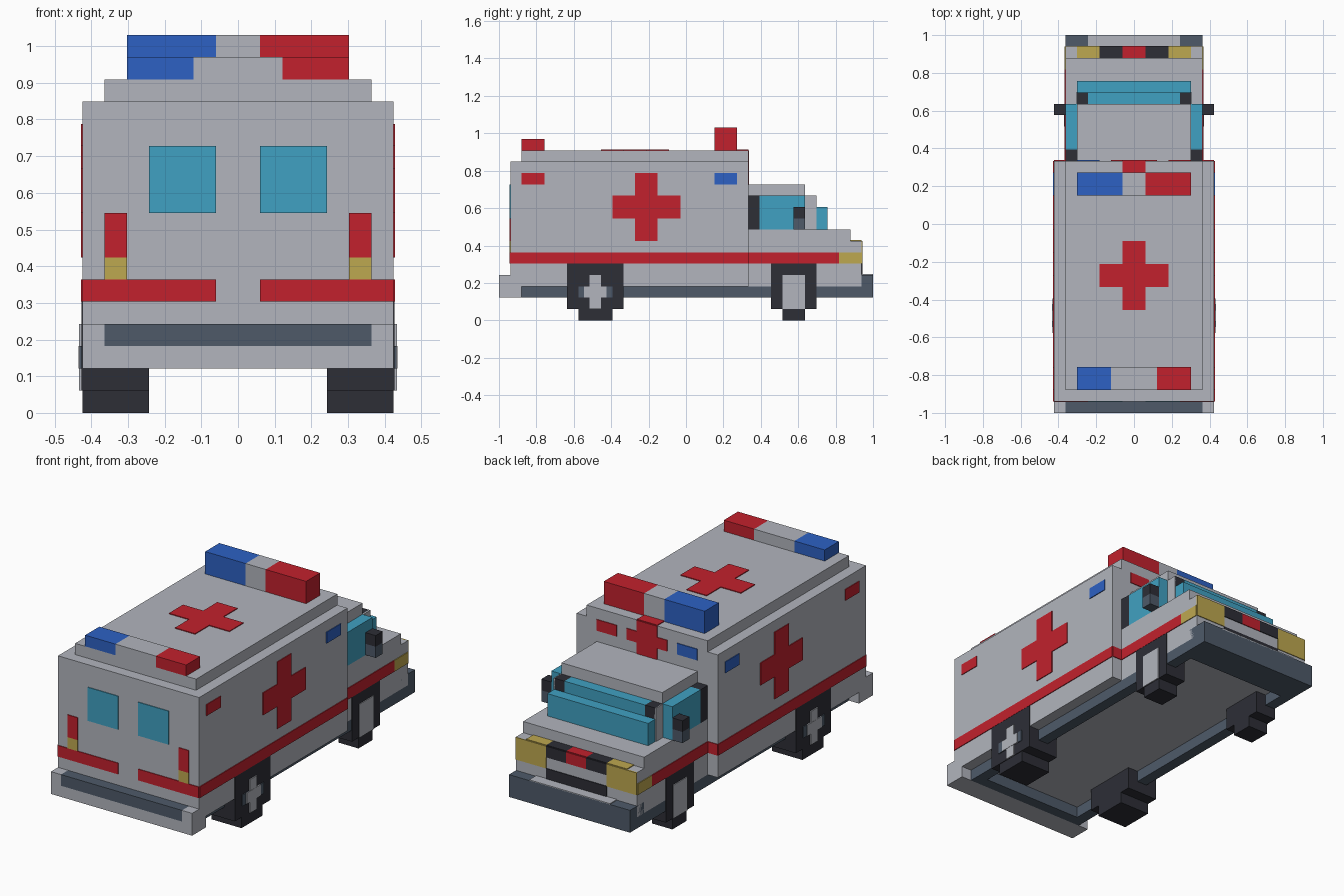
import bpy
import bmesh
from mathutils import Vector

cube = bpy.data.objects.get("Cube")
if cube:
    bpy.data.objects.remove(cube, do_unlink=True)

LENGTH = 33            # blocks along the vehicle
UNIT = 2 / LENGTH      # size of one block
SKIN = 0.07            # half thickness of painted plates, in blocks


def linear(c):
    c /= 255
    return c / 12.92 if c <= 0.04045 else ((c + 0.055) / 1.055) ** 2.4


def material(name, r, g, b):
    mat = bpy.data.materials.new(name)
    mat.use_nodes = True
    colour = (linear(r), linear(g), linear(b), 1)
    mat.diffuse_color = colour
    mat.node_tree.nodes["Principled BSDF"].inputs["Base Color"].default_value = colour
    return mat


grey = material("light_grey", 178, 181, 189)
slate = material("slate", 78, 90, 105)
black = material("near_black", 45, 46, 54)
red = material("signal_red", 194, 33, 45)
blue = material("signal_blue", 45, 97, 196)
glass = material("cyan_glass", 64, 161, 194)
gold = material("lamp_gold", 190, 168, 80)


def part(name, mat, *boxes, mirror=False):
    """Boxes as (x, y, z) ranges in blocks; a single number makes a thin plate."""
    bm = bmesh.new()
    for ranges in boxes:
        spans = [r if isinstance(r, tuple) else (r - SKIN, r + SKIN) for r in ranges]
        for side in ((1, -1) if mirror else (1,)):
            made = bmesh.ops.create_cube(bm, size=1)["verts"]
            for v in made:
                p = [lo + (c + 0.5) * (hi - lo) for c, (lo, hi) in zip(v.co, spans)]
                v.co = Vector((p[0] * side, p[1] - LENGTH / 2, p[2])) * UNIT
    bmesh.ops.recalc_face_normals(bm, faces=bm.faces)
    mesh = bpy.data.meshes.new(name)
    bm.to_mesh(mesh)
    bm.free()
    mesh.materials.append(mat)
    obj = bpy.data.objects.new(name, mesh)
    bpy.context.collection.objects.link(obj)
    return obj


def mid(half):
    return (-half, half)


# Main bodywork
part("rear_box", grey, (mid(7), (1, 22), (3, 14)))
part("box_roof", grey, (mid(6), (2, 22), (14, 15)))
part("cab_body", grey, (mid(6), (22, 31), (3, 8)), (mid(6), (31, 32), (3, 7)))
part("cab_roof", grey, (mid(5), (22, 27), (11, 12)))

# Cab glass and pillars
part("side_windows", glass, (mid(6), (23, 27), (8, 11)))
part("rear_pillars", black, (mid(6), (22, 23), (8, 11)))
part("windscreen", glass, (mid(5), (28, 29), (8, 10)), (mid(5), (27, 28), (8, 10)),
     (mid(4), (27, 28), (10, 11)))
part("windscreen_corners", black, ((4, 5), (27, 28), (10, 11)), mirror=True)
part("front_pillars", grey, (5, (27, 28), (8, 11)), mirror=True)
part("mirrors", black, ((6, 7), (26, 27), (9, 10)), mirror=True)
part("mirror_feet", slate, ((6, 7), (26, 27), (8, 9)), mirror=True)

# Underframe ring and bumpers
part("frame_rails", slate, ((5, 6), (2, 31), (2, 3)), mirror=True)
part("frame_ends", slate, (mid(5), (2, 3), (2, 3)), (mid(5), (30, 31), (2, 3)))
part("rear_bumper", grey, (mid(7), (0, 2), (2, 3)))
part("rear_bumper_ends", grey, ((6, 7), (0, 1), (3, 4)), mirror=True)
part("rear_step", slate, (mid(6), (0, 1), (3, 4)))
part("front_bumper", slate, (mid(6), (31, 33), (2, 4)))
part("front_bumper_tread", grey, (mid(4), (32, 33), 4))

# Wheels: wide block with a narrower tread below, hub on the outside
part("rear_wheels", black, ((4, 7.05), (6, 11), (1, 5)),
     ((4, 7), (7, 10), (0, 1)), mirror=True)
part("front_wheels", black, ((4, 6.05), (24, 28), (1, 5)),
     ((4, 6), (25, 27), (0, 1)), mirror=True)
part("rear_hub_arms", slate, (7.05, (7, 10), (2, 3)), mirror=True)
part("rear_hubs", grey, (7.08, (8, 9), (1, 4)), (7.1, (7.5, 9.5), (2, 3)), mirror=True)
part("front_hubs", grey, (6.05, (25, 27), (1, 4)), mirror=True)

# Light bars on the roof
for name, y, top, gap in (("rear", (2, 4), 16, 2), ("front", (19, 21), 17, 1)):
    z = (15, top)
    part(name + "_bar_centre", grey, (mid(gap), y, z))
    part(name + "_bar_red", red, ((gap, 5), y, z))
    part(name + "_bar_blue", blue, ((-5, -gap), y, z))

# Crosses on sides, roof and the wall above the cab
part("side_crosses", red, (7, (12, 14), (7, 13)), (7, (10, 12), (9, 11)),
     (7, (14, 16), (9, 11)), mirror=True)
part("roof_cross", red, (mid(1), (9, 15), 15), ((1, 3), (11, 13), 15),
     ((-3, -1), (11, 13), 15))
part("front_cross", red, (mid(1), 22, (12, 15)), ((1, 2), 22, (13, 14)),
     ((-2, -1), 22, (13, 14)), (mid(1), (21, 22), 15))

# Marker lamps
part("side_markers_red", red, (7, (2, 4), (12, 13)), mirror=True)
part("side_markers_blue", blue, (7, (19, 21), (12, 13)), mirror=True)
part("front_marker_red", red, ((3, 5), 22, (13, 14)))
part("front_marker_blue", blue, ((-5, -3), 22, (13, 14)))

# Waist stripe
part("box_stripe", red, (7, (1, 22), (5, 6)), ((1, 7), 1, (5, 6)), mirror=True)
part("box_stripe_return", red, ((6, 7), 22, (5, 6)), mirror=True)
part("cab_stripe", red, (6, (22, 30), (5, 6)), mirror=True)

# Rear doors
part("rear_windows", glass, ((1, 4), 1, (9, 12)), mirror=True)
part("tail_lamps", red, ((5, 6), 1, (7, 9)), mirror=True)
part("tail_indicators", gold, ((5, 6), 1, (6, 7)), mirror=True)

# Nose: headlamps, grille and badge plate
part("headlamps", gold, ((3, 6), 32, (5, 7)), ((3, 5), (31, 32), 7),
     (6, (30, 32), (5, 6)), mirror=True)
part("upper_grille", black, ((1, 3), 32, (6, 7)), ((1, 3), (31, 32), 7), mirror=True)
part("nose_centre", red, (mid(1), 32, (6, 7)), (mid(1), (31, 32), 7))
part("lower_grille", black, (mid(3), 32, (4, 5)))
